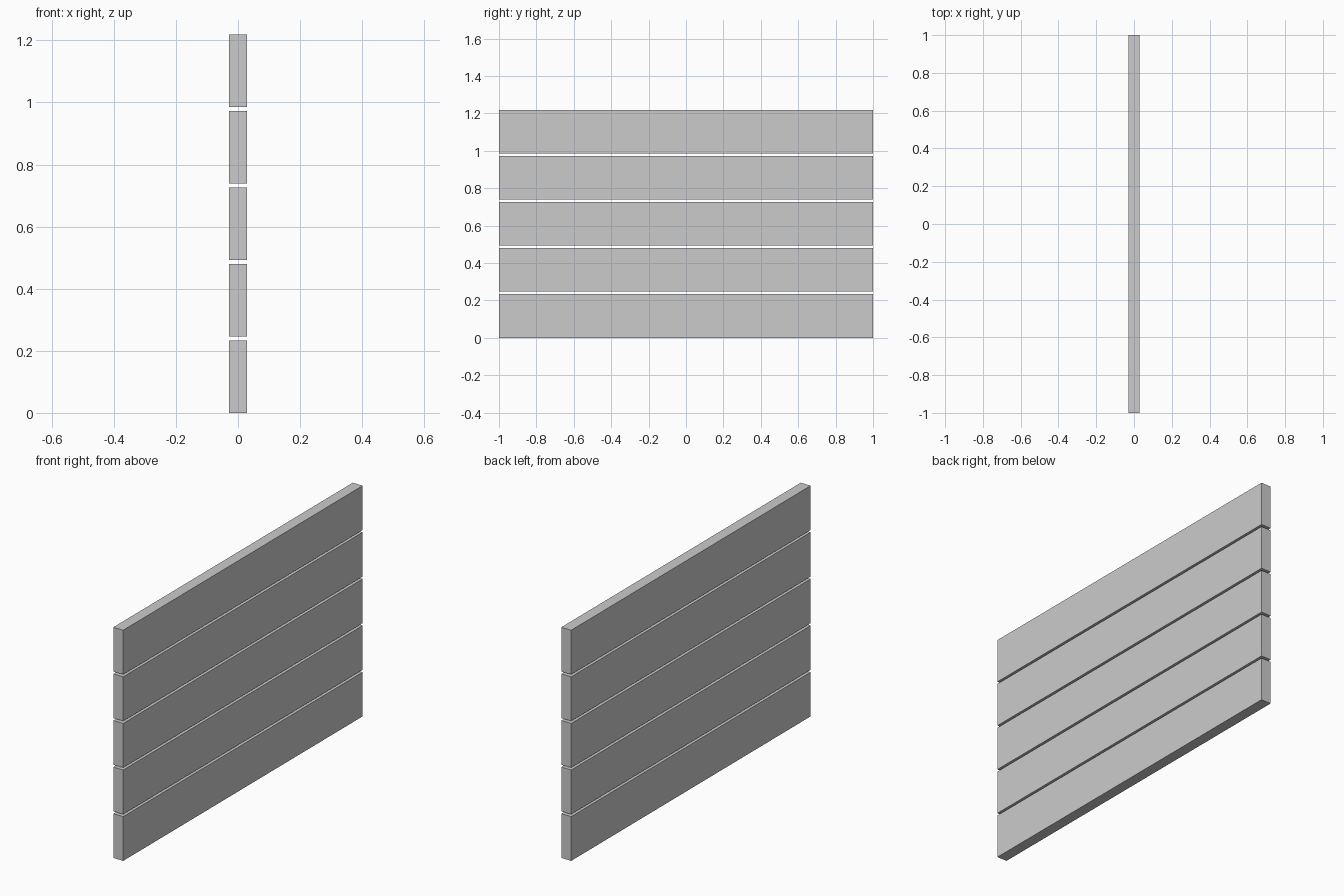
import bpy

if "Cube" in bpy.data.objects:
    bpy.data.objects.remove(bpy.data.objects["Cube"])

LENGTH, THICKNESS, HEIGHT = 2.0, 0.058, 0.234
PITCH = 0.2463  # board height plus gap
COUNT = 5


def box(name, size, centre):
    bpy.ops.mesh.primitive_cube_add(size=1, location=centre)
    ob = bpy.context.object
    ob.name = name
    ob.scale = size
    bpy.ops.object.transform_apply(location=False, rotation=False, scale=True)
    return ob


# Stacked horizontal boards with narrow gaps
for i in range(COUNT):
    box(f"board_{i + 1}", (THICKNESS, LENGTH, HEIGHT),
        (0, 0, HEIGHT / 2 + i * PITCH))
